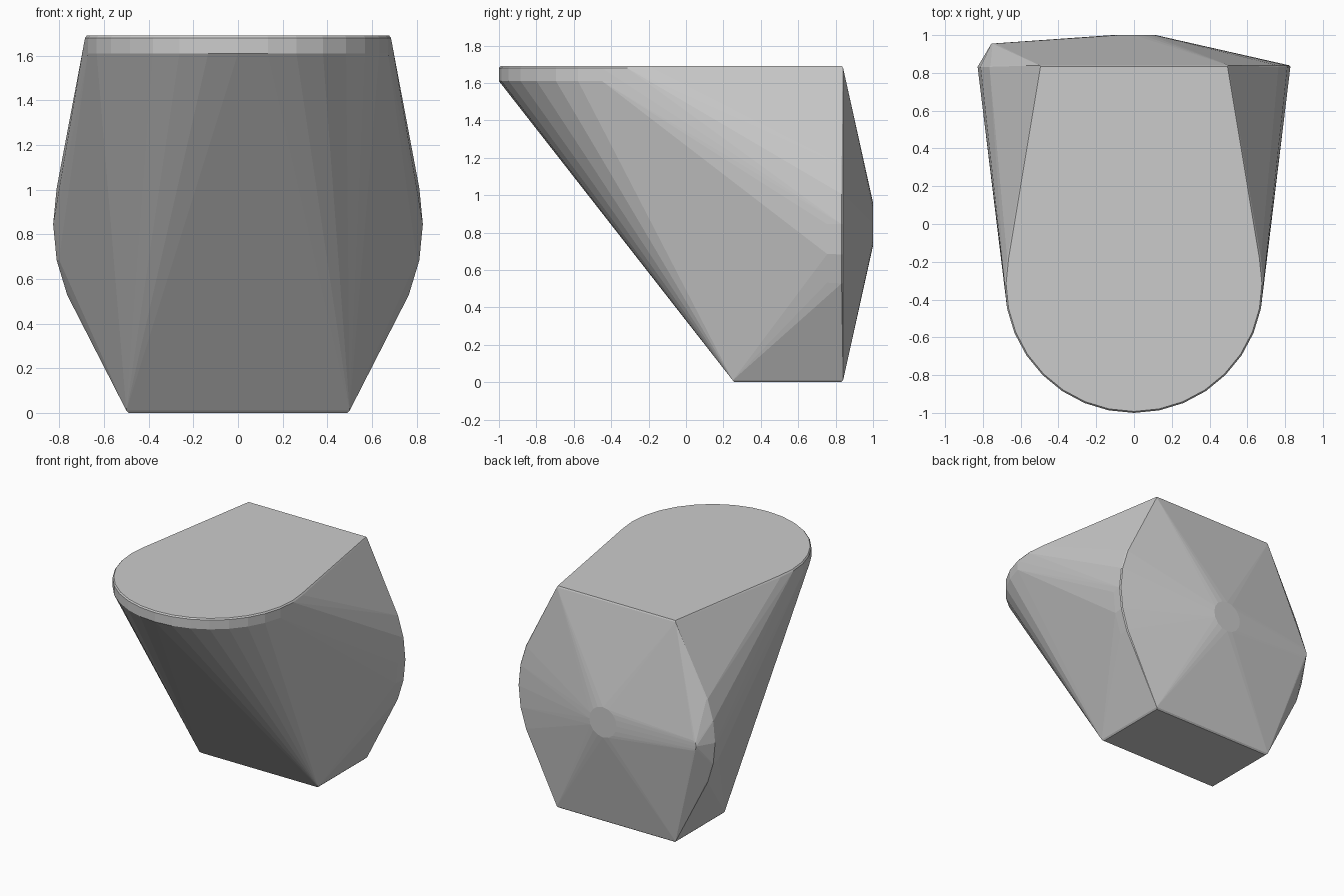
import bpy, bmesh
from math import cos, sin, pi

if "Cube" in bpy.data.objects:
    bpy.data.objects.remove(bpy.data.objects["Cube"])

MID_Z = 0.845   # axis height of the round back
SEG = 32


def ring(bm, cx, cy, cz, r, axis, seg=SEG):
    """Circle of points lying across the given axis."""
    for i in range(seg):
        a = 2 * pi * i / seg
        u, v = r * cos(a), r * sin(a)
        bm.verts.new((cx + u, cy + v, cz) if axis == 'Z' else (cx + u, cy, cz + v))


def rect(bm, x, y0, y1, z):
    """Mirrored rectangle of points at one height."""
    for s in (-1, 1):
        for y in (y0, y1):
            bm.verts.new((s * x, y, z))


bm = bmesh.new()

# rounded front lip of the top, with a fine chamfer
ring(bm, 0, -0.315, 1.61, 0.685, 'Z')
ring(bm, 0, -0.315, 1.68, 0.685, 'Z')
ring(bm, 0, -0.315, 1.69, 0.677, 'Z')

# bottom foot and its chamfer
rect(bm, 0.49, 0.26, 0.83, 0.0)
rect(bm, 0.50, 0.25, 0.84, 0.01)

# square back corners at the top
rect(bm, 0.50, 0.80, 0.84, 1.68)
rect(bm, 0.495, 0.80, 0.835, 1.69)

# round back drum
ring(bm, 0, 0.755, MID_Z, 0.817, 'Y')
ring(bm, 0, 0.832, MID_Z, 0.828, 'Y')
ring(bm, 0, 0.84, MID_Z, 0.822, 'Y')

# raised centre boss and the small side pin
ring(bm, 0, 1.0, MID_Z, 0.115, 'Y', 16)
ring(bm, -0.71, 0.955, MID_Z, 0.045, 'Y', 12)

# wrap everything in one convex shell
res = bmesh.ops.convex_hull(bm, input=bm.verts[:])
loose = {e for e in res['geom_interior'] + res['geom_unused']
         if isinstance(e, bmesh.types.BMVert)}
bmesh.ops.delete(bm, geom=list(loose), context='VERTS')
bmesh.ops.dissolve_limit(bm, angle_limit=0.01, verts=bm.verts[:], edges=bm.edges[:])
bmesh.ops.recalc_face_normals(bm, faces=bm.faces[:])

mesh = bpy.data.meshes.new("wedge_shell")
bm.to_mesh(mesh)
bm.free()
shell = bpy.data.objects.new("wedge_shell", mesh)
bpy.context.collection.objects.link(shell)
